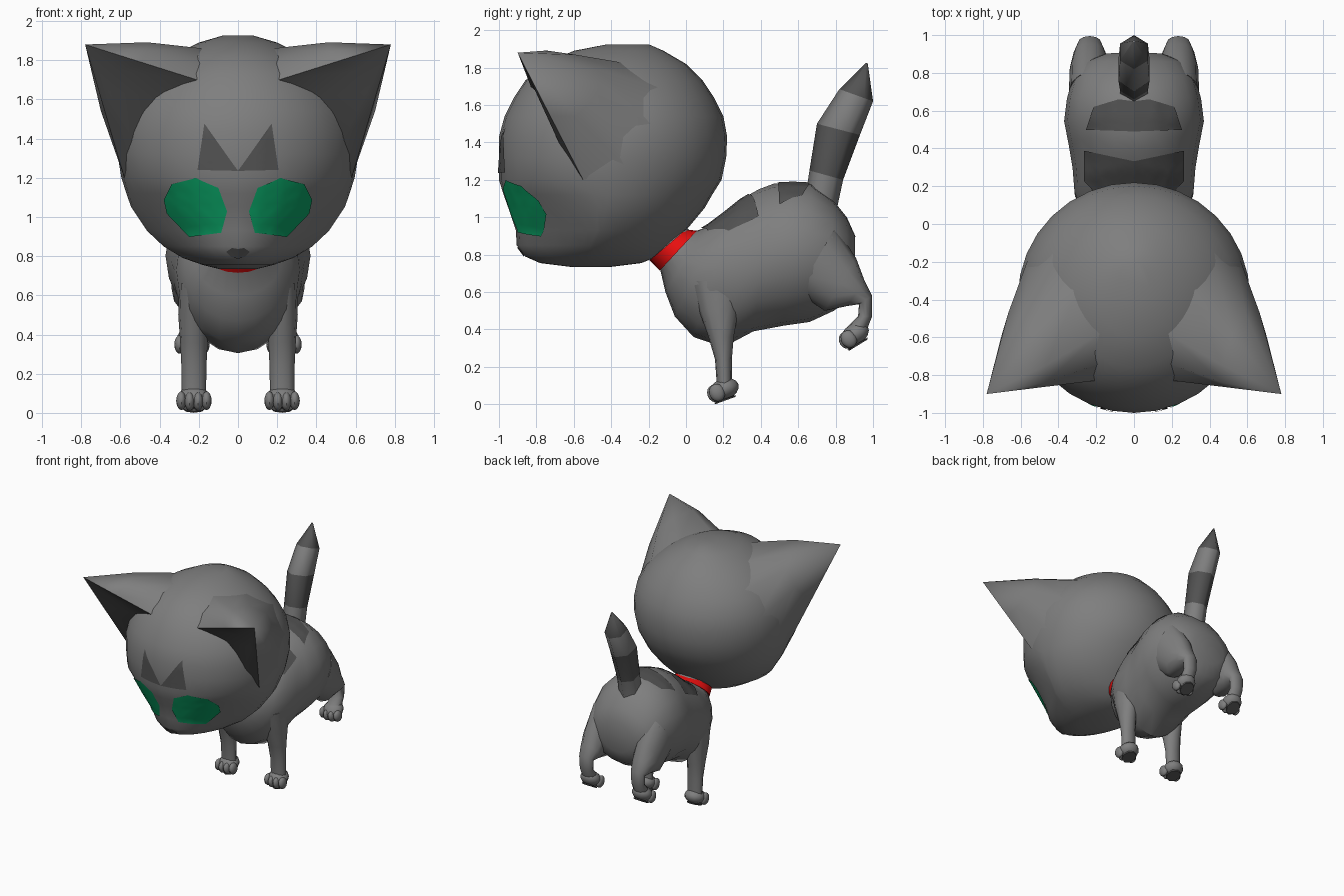
import bpy, bmesh, math
from mathutils import Vector, Matrix
from mathutils.bvhtree import BVHTree

if "Cube" in bpy.data.objects:
    bpy.data.objects.remove(bpy.data.objects["Cube"])


def material(name, rgb):
    m = bpy.data.materials.new(name)
    m.diffuse_color = (*rgb, 1)
    m.use_nodes = True
    m.node_tree.nodes["Principled BSDF"].inputs["Base Color"].default_value = m.diffuse_color
    return m


FUR = material("grey fur", (0.21, 0.21, 0.21))
DARK = material("dark fur", (0.085, 0.085, 0.085))
GREEN = material("eye green", (0.003, 0.36, 0.13))
RED = material("collar red", (0.85, 0.005, 0.005))


def finish(name, bm, mats, mirror=False, angle=45):
    bmesh.ops.recalc_face_normals(bm, faces=bm.faces)
    me = bpy.data.meshes.new(name)
    bm.to_mesh(me)
    bm.free()
    for m in mats:
        me.materials.append(m)
    ob = bpy.data.objects.new(name, me)
    bpy.context.collection.objects.link(ob)
    bpy.ops.object.select_all(action='DESELECT')
    ob.select_set(True)
    bpy.context.view_layer.objects.active = ob
    bpy.ops.object.shade_smooth_by_angle(angle=math.radians(angle))
    if mirror:
        mod = ob.modifiers.new("mirror", 'MIRROR')
        mod.use_mirror_merge = False
    return ob


def loft(name, rings, n=16, x=0, mats=(FUR,), bands=(), mirror=False, angle=45):
    """Each ring: (y, z) of one side, (y, z) of the other, half width, pointedness."""
    bm = bmesh.new()
    loops = []
    for (a, b, w, *p) in rings:
        p = p[0] if p else 1
        A, B = Vector((x, *a)), Vector((x, *b))
        mid, half = (A + B) / 2, (A - B) / 2
        loop = []
        for i in range(n):
            t = 2 * math.pi * (i + 0.5) / n if n == 6 else 2 * math.pi * i / n
            s = math.sin(t)
            s = s ** p if s > 0 else s
            loop.append(bm.verts.new(mid + Vector((w * math.cos(t), 0, 0)) + half * s))
        loops.append(loop)
    for k in range(len(loops) - 1):
        for i in range(n):
            j = (i + 1) % n
            f = bm.faces.new((loops[k][i], loops[k][j], loops[k + 1][j], loops[k + 1][i]))
            f.material_index = 1 if k in bands else 0
    bm.faces.new(loops[0])
    bm.faces.new(loops[-1])
    return finish(name, bm, mats, mirror, angle)


def decal(name, target, pts, mat, from_top=False):
    """Thin mirrored patch projected on the target from the front or the top."""
    me = target.data
    tree = BVHTree.FromPolygons([v.co for v in me.vertices],
                                [tuple(p.vertices) for p in me.polygons])
    d = Vector((0, 0, -1)) if from_top else Vector((0, 1, 0))
    bm = bmesh.new()
    vs = [bm.verts.new((u, v, 3) if from_top else (u, -3, v)) for u, v in pts]
    c = bm.verts.new(sum((v.co for v in vs), Vector()) / len(vs))
    for i in range(len(vs)):
        bm.faces.new((vs[i], vs[(i + 1) % len(vs)], c))
    bmesh.ops.subdivide_edges(bm, edges=bm.edges[:], cuts=5, use_grid_fill=True)
    for v in bm.verts:
        loc, nor, _, _ = tree.ray_cast(v.co, d)
        if loc:
            if nor.dot(d) > 0:
                nor = -nor
            v.co = loc + nor * 0.006
    ob = finish(name, bm, [mat], True)
    if ob.data.polygons[0].normal.dot(d) > 0:
        ob.data.flip_normals()
    return ob


# Head: horizontal rings, with a pointed muzzle low on the front
head_rows = [(0.735, -0.62, -0.40, 0.10, 1), (0.755, -0.78, -0.24, 0.18, 1.2),
             (0.79, -0.86, -0.15, 0.28, 1.5), (0.85, -0.905, -0.08, 0.38, 1.9),
             (0.93, -0.91, 0.0, 0.465, 1.9), (1.05, -0.95, 0.10, 0.545, 1.45),
             (1.12, -0.975, 0.14, 0.57, 1.25), (1.2, -1.0, 0.19, 0.595, 1),
             (1.32, -1.0, 0.215, 0.615, 1), (1.43, -1.0, 0.22, 0.615, 1),
             (1.54, -0.97, 0.20, 0.59, 1), (1.64, -0.92, 0.15, 0.535, 1),
             (1.73, -0.86, 0.09, 0.455, 1), (1.82, -0.76, 0.0, 0.34, 1),
             (1.89, -0.60, -0.12, 0.20, 1), (1.925, -0.42, -0.20, 0.08, 1)]
head = loft("head", [((f, z), (b, z), w, p) for z, f, b, w, p in head_rows], n=32)

# Ears: hollow-fronted cones growing out of the head, dark inside
tip = Vector((0.78, -0.90, 1.88))
front = [(0.21, -0.83, 1.70), (0.42, -0.74, 1.61), (0.54, -0.68, 1.40), (0.58, -0.55, 1.20)]
back = [(0.59, -0.30, 1.25), (0.53, -0.10, 1.45), (0.40, -0.10, 1.68),
        (0.28, -0.30, 1.82), (0.18, -0.58, 1.86), (0.185, -0.74, 1.78)]
base = [Vector(p) for p in front + back]
axis = sum(base, Vector()) / len(base)
half_way = []
for i, p in enumerate(base):
    m = p.lerp(tip, 0.5)
    centre = axis.lerp(tip, 0.5)
    half_way.append(m if i < 4 else centre + (m - centre) * 1.15)
bm = bmesh.new()
lo = [bm.verts.new(p) for p in base]
mi = [bm.verts.new(p) for p in half_way]
top = bm.verts.new(tip)
for i in range(len(base)):
    j = (i + 1) % len(base)
    for f in (bm.faces.new((lo[i], lo[j], mi[j], mi[i])), bm.faces.new((mi[i], mi[j], top))):
        f.material_index = 1 if i < 3 else 0
finish("ears", bm, [FUR, DARK], True)

# Face patches
decal("eyes", head, [(0.055, 1.03), (0.085, 0.92), (0.245, 0.90), (0.36, 1.02),
                     (0.375, 1.09), (0.335, 1.17), (0.215, 1.20), (0.10, 1.15)], GREEN)
decal("forehead_marks", head, [(0, 1.235), (0.205, 1.24), (0.17, 1.475)], DARK)
decal("nose", head, [(0, 0.79), (0.035, 0.80), (0.06, 0.825), (0.03, 0.845), (0, 0.84)], DARK)

# Body: tilted rings from neck to rump
body = loft("body", [
    ((-0.03, 0.96), (-0.20, 0.80), 0.12), ((0.04, 0.92), (-0.14, 0.73), 0.155),
    ((0.10, 0.945), (-0.11, 0.60), 0.22), ((0.20, 1.02), (-0.06, 0.47), 0.275),
    ((0.30, 1.10), (0.04, 0.36), 0.315), ((0.39, 1.15), (0.20, 0.305), 0.325),
    ((0.47, 1.18), (0.36, 0.39), 0.345), ((0.57, 1.185), (0.52, 0.42), 0.37),
    ((0.67, 1.18), (0.66, 0.44), 0.355), ((0.78, 1.10), (0.79, 0.50), 0.32),
    ((0.86, 1.0), (0.86, 0.55), 0.26), ((0.905, 0.90), (0.90, 0.65), 0.15)], n=20)

# Back stripes
decal("shoulder_stripe", body, [(0, 0.08), (0.16, 0.12), (0.26, 0.23), (0.26, 0.39), (0, 0.335)],
      DARK, True)
decal("rump_stripe", body, [(0, 0.49), (0.25, 0.50), (0.21, 0.62), (0.08, 0.66), (0, 0.65)],
      DARK, True)

# Collar
loft("collar", [((0.0, 0.935), (-0.195, 0.77), 0.155), ((0.058, 0.928), (-0.14, 0.715), 0.175)],
     n=20, mats=(RED,))

# Tail: six-sided with dark bands
loft("tail", [((0.64, 1.12), (0.81, 1.06), 0.085), ((0.66, 1.25), (0.84, 1.20), 0.085),
              ((0.70, 1.50), (0.93, 1.44), 0.095), ((0.82, 1.685), (1.0, 1.62), 0.085),
              ((0.962, 1.825), (0.972, 1.822), 0.005)],
     n=6, mats=(FUR, DARK), bands=(1, 3), mirror=False, angle=70)

# Legs
loft("front_legs", [((0.02, 0.66), (0.30, 0.66), 0.075), ((0.07, 0.50), (0.28, 0.50), 0.08),
                    ((0.12, 0.36), (0.255, 0.36), 0.07), ((0.155, 0.24), (0.245, 0.24), 0.064),
                    ((0.165, 0.10), (0.245, 0.10), 0.062)], n=12, x=0.225, mirror=True)
loft("rear_legs", [((0.80, 0.95), (0.60, 0.60), 0.11), ((0.91, 0.78), (0.74, 0.50), 0.105),
                   ((0.955, 0.66), (0.86, 0.525), 0.085), ((0.995, 0.58), (0.925, 0.535), 0.062),
                   ((0.995, 0.47), (0.92, 0.47), 0.056), ((0.96, 0.38), (0.86, 0.41), 0.058)],
     n=12, x=0.235, mirror=True)


# Paws: a tilted oval with four toes and a dark sole plate
def paws(name, centre, tilt):
    place = Matrix.Translation(centre) @ Matrix.Rotation(tilt, 4, 'X')
    bm = bmesh.new()

    def oval(loc, size):
        bmesh.ops.create_uvsphere(bm, u_segments=12, v_segments=8, radius=1,
                                  matrix=place @ Matrix.Translation(loc) @ Matrix.Diagonal((*size, 1)))
    oval((0, 0.01, 0), (0.08, 0.08, 0.056))
    for i in range(4):
        tx = (i - 1.5) * 0.043
        oval((tx, -0.05 + abs(i - 1.5) * 0.012, -0.005), (0.026, 0.042, 0.048))
    finish(name, bm, [FUR], True)
    bm = bmesh.new()
    bmesh.ops.create_cone(bm, cap_ends=True, segments=8, radius1=0.058, radius2=0.062, depth=0.009,
                          matrix=place @ Matrix.Translation((0, -0.005, -0.055)))
    finish(name + "_soles", bm, [DARK], True)


paws("front_paws", (0.225, 0.195, 0.078), 0.35)
paws("rear_paws", (0.235, 0.895, 0.37), 0.55)
